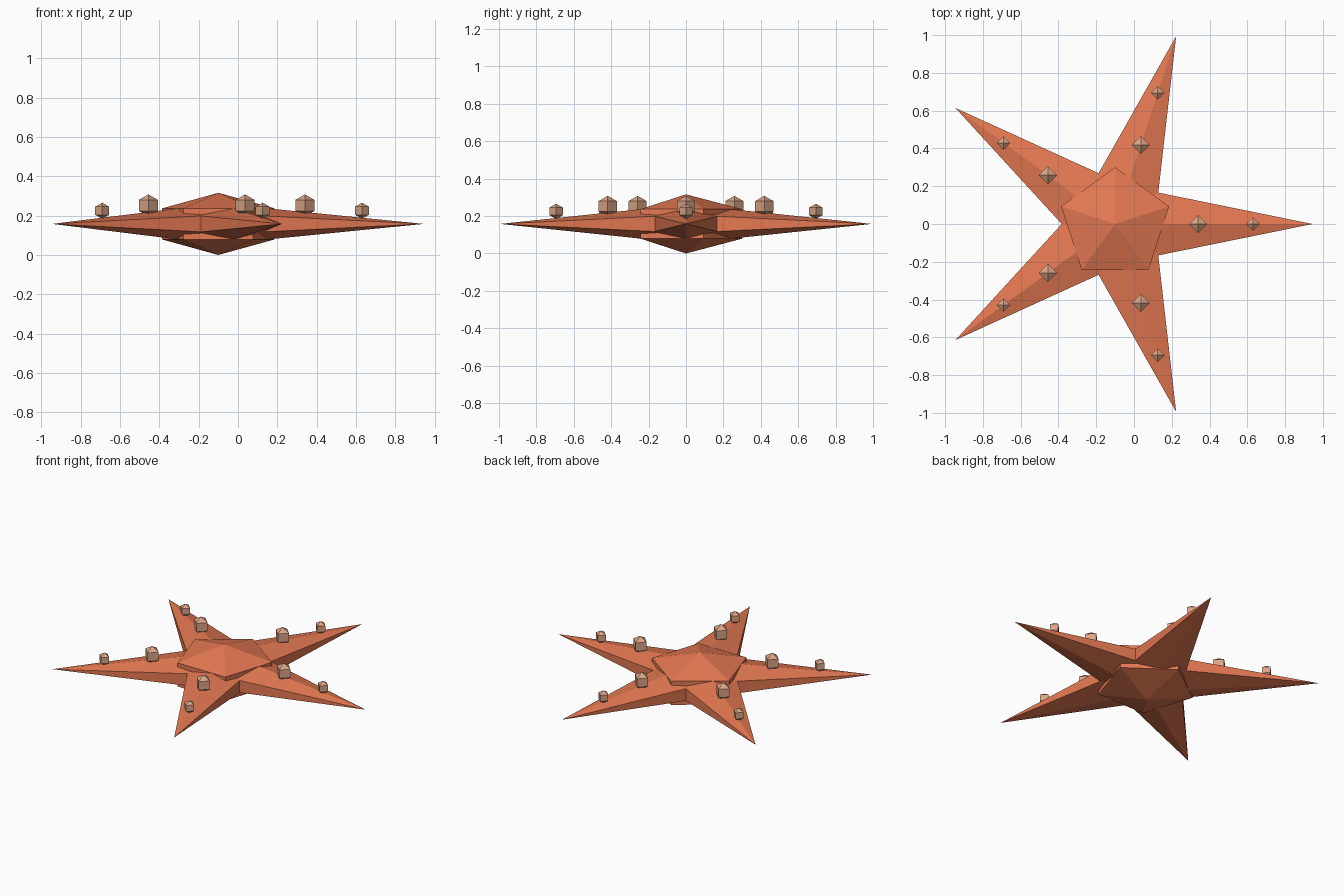
import bpy, bmesh
from math import sin, cos, pi, radians
from mathutils import Matrix, Vector

if "Cube" in bpy.data.objects:
    bpy.data.objects.remove(bpy.data.objects["Cube"])

CENTRE = Vector((-0.1, 0, 0.158))
ARM_LEN, ARM_Y, ARM_Z = 1.045, 0.2455, 0.104


def material(name, rgb):
    m = bpy.data.materials.new(name)
    m.diffuse_color = (*rgb, 1)
    m.use_nodes = True
    m.node_tree.nodes["Principled BSDF"].inputs["Base Color"].default_value = m.diffuse_color
    return m


def lathe(name, segs, profile, start, matrix, mat):
    """Flat-faced turned solid; profile is (radius, z) from bottom to top."""
    bm = bmesh.new()
    rings = []
    for r, z in profile:
        n = segs if r > 0 else 1
        rings.append([bm.verts.new((r * cos(start + 2 * pi * i / segs),
                                    r * sin(start + 2 * pi * i / segs), z)) for i in range(n)])
    for a, b in zip(rings, rings[1:]):
        for i in range(segs):
            j = (i + 1) % segs
            corners = [a[i % len(a)], a[j % len(a)], b[j % len(b)], b[i % len(b)]]
            bm.faces.new(list(dict.fromkeys(corners)))
    if len(rings[0]) > 1:
        bm.faces.new(rings[0][::-1])
    bm.transform(matrix)
    bmesh.ops.recalc_face_normals(bm, faces=bm.faces)
    me = bpy.data.meshes.new(name)
    bm.to_mesh(me)
    bm.free()
    me.materials.append(mat)
    ob = bpy.data.objects.new(name, me)
    bpy.context.collection.objects.link(ob)
    return ob


orange = material("orange_skin", (0.78, 0.19, 0.085))
tan = material("tan_bumps", (0.72, 0.38, 0.24))

# coarse ball profile: two poles and two rings
BALL = [(0, -1), (0.866, -0.5), (0.866, 0.5), (0, 1)]

# flattened five-sided central body
lathe("central_body", 5, BALL, radians(90),
      Matrix.Translation(CENTRE) @ Matrix.Diagonal((0.347, 0.347, 0.158, 1)), orange)

for k in range(5):
    ang = radians(72 * k)
    # six-sided tapering arm, ridge upwards
    place = (Matrix.Translation(CENTRE) @ Matrix.Rotation(ang, 4, 'Z')
             @ Matrix.Rotation(pi / 2, 4, 'Y') @ Matrix.Diagonal((ARM_Z, ARM_Y, ARM_LEN, 1)))
    lathe(f"arm_{k + 1}", 6, [(1, 0), (0, 1)], 0, place, orange)
    # two bumps along each ridge
    for label, r, z, size in (("inner", 0.44, 0.252, 0.056), ("outer", 0.73, 0.225, 0.041)):
        pos = (CENTRE.x + r * cos(ang), r * sin(ang), z)
        lathe(f"{label}_bump_{k + 1}", 4, BALL, 0,
              Matrix.Translation(pos) @ Matrix.Scale(size, 4), tan)
